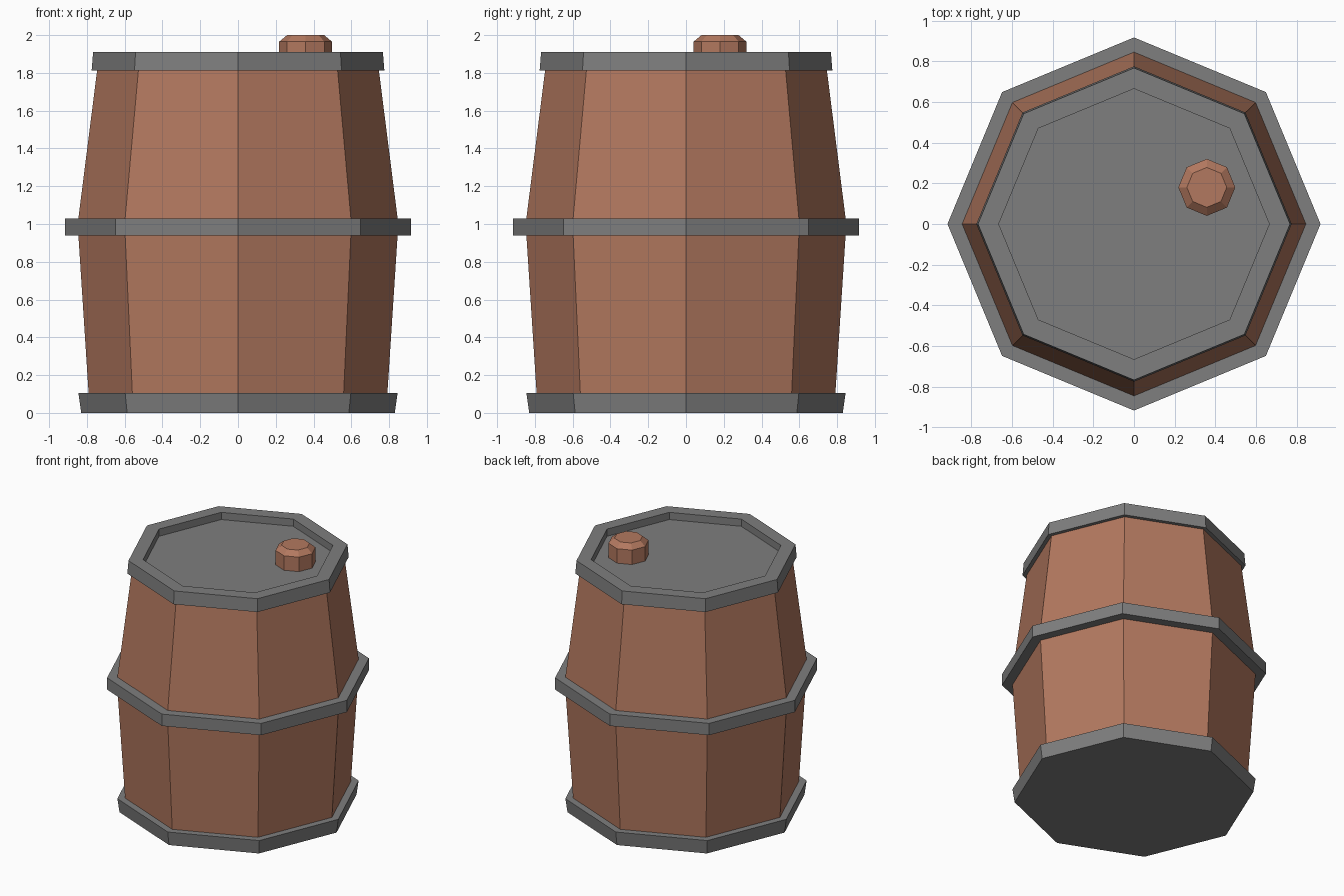
import bpy
import bmesh
import math

if "Cube" in bpy.data.objects:
    bpy.data.objects.remove(bpy.data.objects["Cube"])

SIDES = 8


def material(name, rgb):
    m = bpy.data.materials.new(name)
    m.diffuse_color = (*rgb, 1.0)
    m.use_nodes = True
    m.node_tree.nodes["Principled BSDF"].inputs["Base Color"].default_value = m.diffuse_color
    return m


wood = material("brown_wood", (0.45, 0.19, 0.115))
metal = material("grey_metal", (0.21, 0.21, 0.21))


def turned(name, profile, mat, centre=(0, 0), closed=False):
    """Turn a (radius, z) profile, listed upwards, into an eight-sided solid.
    closed=True joins the last ring to the first, otherwise the ends are capped."""
    bm = bmesh.new()
    rings = []
    for r, z in profile:
        rings.append([bm.verts.new((r * math.cos(2 * math.pi * i / SIDES),
                                    r * math.sin(2 * math.pi * i / SIDES), z))
                      for i in range(SIDES)])
    pairs = list(zip(rings, rings[1:]))
    if closed:
        pairs.append((rings[-1], rings[0]))
    else:
        bm.faces.new(rings[0][::-1])
        bm.faces.new(rings[-1])
    for low, high in pairs:
        for i in range(SIDES):
            j = (i + 1) % SIDES
            bm.faces.new((low[i], low[j], high[j], high[i]))
    bmesh.ops.recalc_face_normals(bm, faces=bm.faces[:])
    mesh = bpy.data.meshes.new(name)
    bm.to_mesh(mesh)
    bm.free()
    mesh.materials.append(mat)
    obj = bpy.data.objects.new(name, mesh)
    obj.location = (*centre, 0)
    bpy.context.collection.objects.link(obj)
    return obj


# Wooden staves, widest at the middle hoop
turned("barrel_body", [(0.79, 0.09), (0.845, 0.94), (0.845, 1.03), (0.745, 1.82)], wood)

# Metal base, middle hoop, and rimmed lid with a sunken floor
turned("base_hoop", [(0.83, 0.0), (0.845, 0.105)], metal)
turned("middle_hoop", [(0.83, 0.94), (0.917, 0.94), (0.917, 1.03), (0.83, 1.03)],
       metal, closed=True)
turned("lid", [(0.775, 1.812), (0.767, 1.91), (0.665, 1.91), (0.665, 1.855)], metal)

# Wooden bung on the lid, with a chamfered top
turned("bung", [(0.14, 1.85), (0.14, 1.965), (0.098, 2.0)], wood, centre=(0.358, 0.18))
